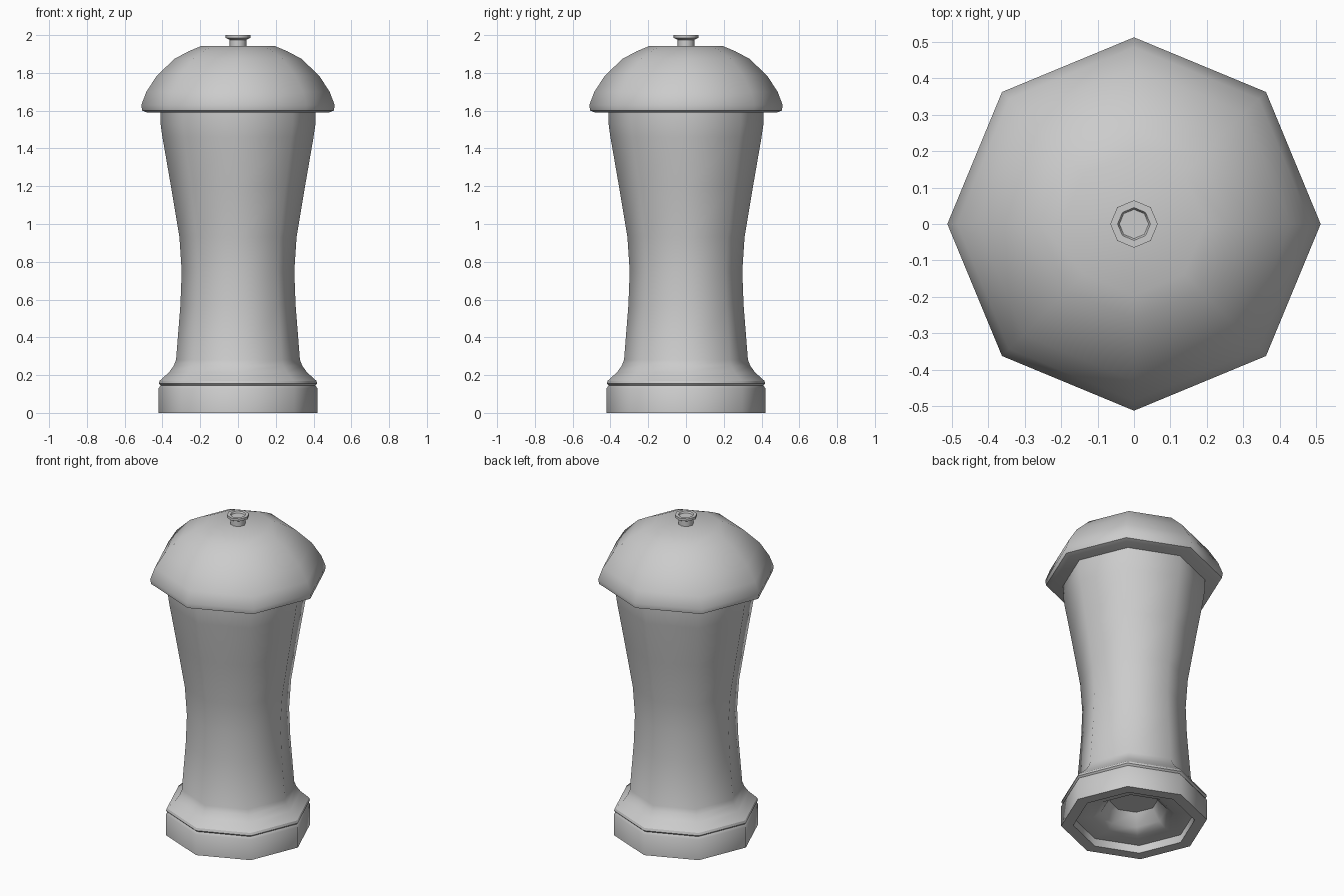
import bpy, math

cube = bpy.data.objects.get("Cube")
if cube:
    bpy.data.objects.remove(cube, do_unlink=True)

SIDES = 8

grey = bpy.data.materials.new("plain grey")
grey.use_nodes = True
grey.diffuse_color = (0.6, 0.6, 0.6, 1)
grey.node_tree.nodes["Principled BSDF"].inputs["Base Color"].default_value = (0.6, 0.6, 0.6, 1)


def lathe(name, profile, angle=50):
    """Turn a (radius, height) profile about z; radius 0 closes with a cap face."""
    verts, faces, rings = [], [], []
    for r, z in profile:
        if r == 0:
            continue
        rings.append(len(verts))
        for i in range(SIDES):
            a = 2 * math.pi * i / SIDES
            verts.append((r * math.cos(a), r * math.sin(a), z))
    for lo, hi in zip(rings, rings[1:]):
        for i in range(SIDES):
            j = (i + 1) % SIDES
            faces.append((lo + i, lo + j, hi + j, hi + i))
    if profile[0][1] is not None and profile[0][0] == 0:
        faces.append([rings[0] + i for i in reversed(range(SIDES))])
    if profile[-1][0] == 0:
        faces.append([rings[-1] + i for i in range(SIDES)])
    mesh = bpy.data.meshes.new(name)
    mesh.from_pydata(verts, [], faces)
    mesh.materials.append(grey)
    obj = bpy.data.objects.new(name, mesh)
    bpy.context.collection.objects.link(obj)
    bpy.ops.object.select_all(action="DESELECT")
    obj.select_set(True)
    bpy.context.view_layer.objects.active = obj
    bpy.ops.object.shade_smooth_by_angle(angle=math.radians(angle))
    return obj


# Foot with stepped recess underneath
lathe("base", [
    (0, 0.15), (0.14, 0.15), (0.19, 0.08), (0.235, 0.05), (0.35, 0.05),
    (0.35, 0), (0.42, 0), (0.42, 0.13), (0.41, 0.145), (0.42, 0.155),
    (0.415, 0.17), (0, 0.17)])

# Waisted body
lathe("body", [
    (0, 0.17), (0.415, 0.17), (0.365, 0.215), (0.34, 0.25), (0.328, 0.28),
    (0.305, 0.57), (0.298, 0.75), (0.31, 0.93), (0.355, 1.2),
    (0.4, 1.46), (0.41, 1.53), (0.41, 1.59), (0, 1.59)])

# Domed cap
lathe("cap", [
    (0, 1.59), (0.48, 1.59), (0.507, 1.6), (0.512, 1.63), (0.485, 1.7),
    (0.43, 1.785), (0.335, 1.875), (0.26, 1.915), (0.195, 1.942), (0, 1.942)])

# Top knob with shallow dish
lathe("knob", [
    (0, 1.935), (0.045, 1.935), (0.045, 1.975), (0.065, 1.985), (0.065, 2.0),
    (0.045, 2.0), (0.04, 1.99), (0, 1.99)])
